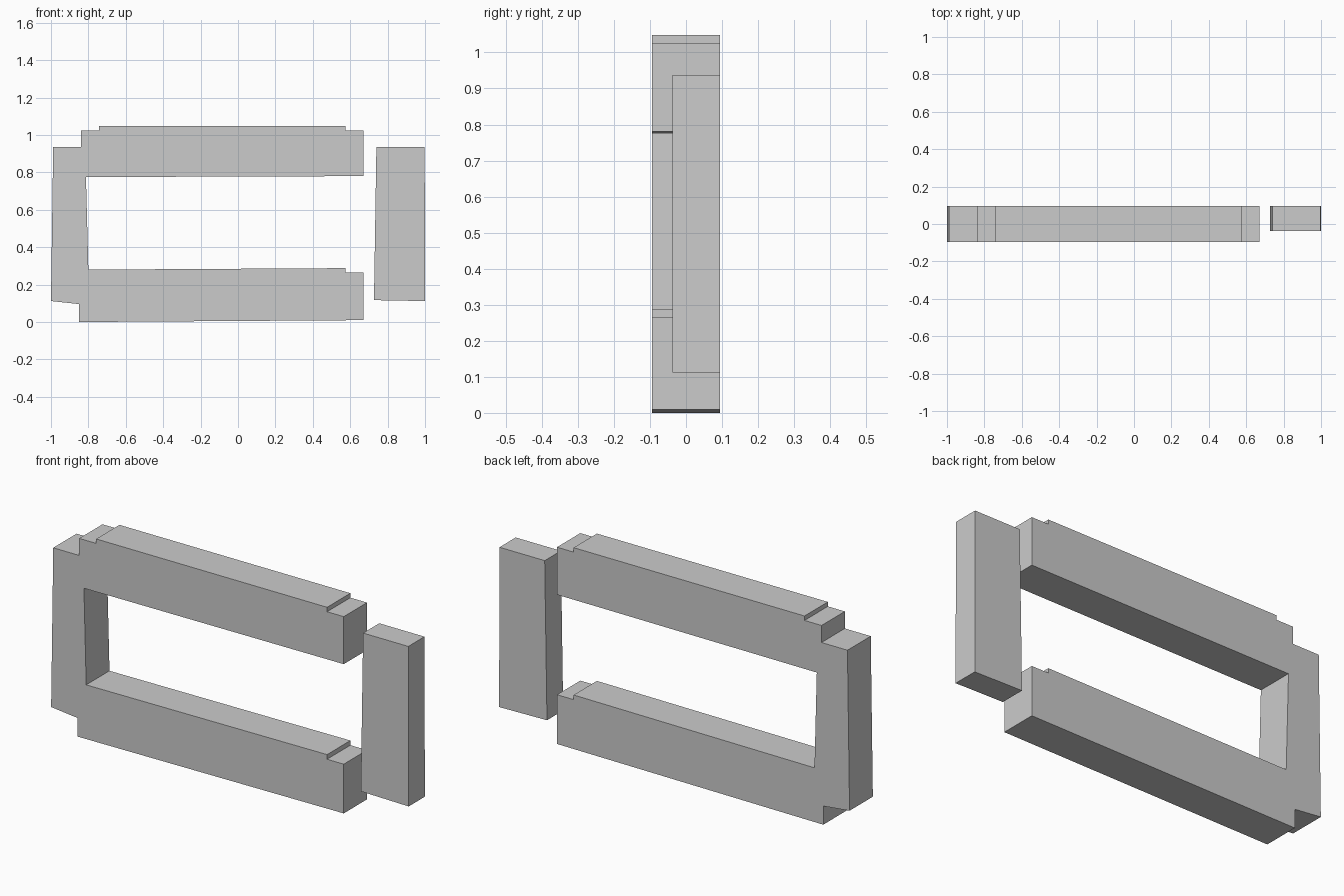
import bpy, bmesh

if "Cube" in bpy.data.objects:
    bpy.data.objects.remove(bpy.data.objects["Cube"])


def extrude_profile(name, profile, y_front, y_back):
    """Extrude an x/z outline from y_front to y_back."""
    bm = bmesh.new()
    face = bm.faces.new([bm.verts.new((x, y_front, z)) for x, z in profile])
    result = bmesh.ops.extrude_face_region(bm, geom=[face])
    moved = [g for g in result["geom"] if isinstance(g, bmesh.types.BMVert)]
    bmesh.ops.translate(bm, verts=moved, vec=(0, y_back - y_front, 0))
    bmesh.ops.recalc_face_normals(bm, faces=bm.faces)
    mesh = bpy.data.meshes.new(name)
    bm.to_mesh(mesh)
    bm.free()
    obj = bpy.data.objects.new(name, mesh)
    bpy.context.collection.objects.link(obj)
    return obj


HALF_DEPTH = 0.095

# C-shaped frame: lower rail, upper rail and left post in one outline
extrude_profile("open_frame", [
    (-0.85, 0.0), (0.67, 0.01), (0.67, 0.264), (0.575, 0.264),
    (0.575, 0.288), (-0.80, 0.28), (-0.813, 0.775),
    (0.67, 0.78), (0.67, 1.025), (0.575, 1.025), (0.575, 1.048),
    (-0.743, 1.048), (-0.743, 1.025), (-0.84, 1.025),
    (-0.84, 0.937), (-0.988, 0.937), (-1.0, 0.112), (-0.85, 0.096),
], -HALF_DEPTH, HALF_DEPTH)

# Separate right post, set back from the front
extrude_profile("right_post", [
    (0.727, 0.117), (1.0, 0.112), (0.998, 0.937), (0.74, 0.937),
], -0.037, HALF_DEPTH)
